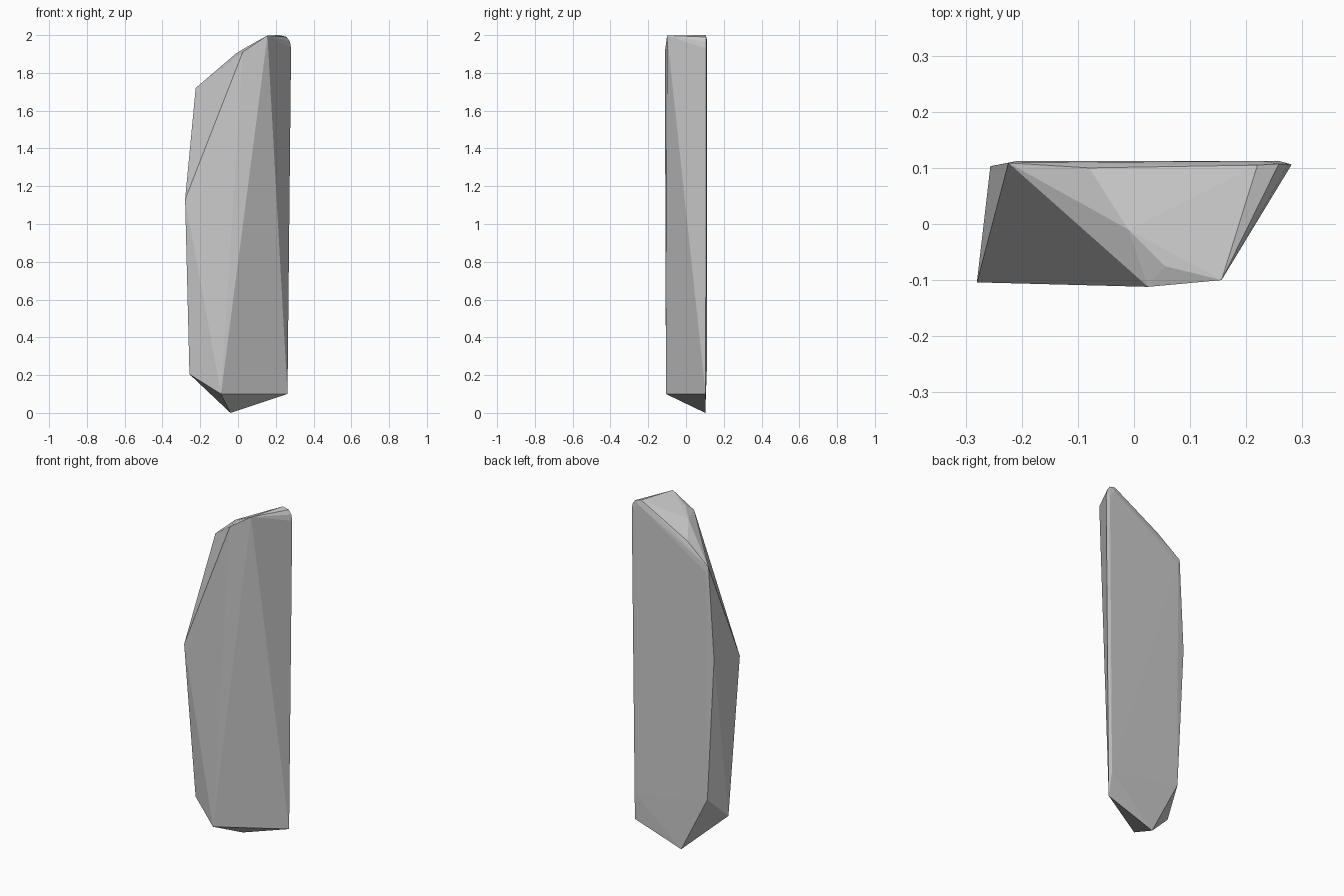
import bpy, bmesh

# Narrow front facet corners
front = [(-0.28, -0.104, 1.13), (-0.09, -0.106, 0.10), (0.025, -0.112, 1.91),
         (0.156, -0.10, 1.998)]

# Left lower corner and the slightly rounded slanted top
side = [(-0.257, -0.03, 0.205), (-0.01, -0.01, 1.903), (0.055, -0.075, 1.942),
        (-0.08, 0.10, 1.835)]

# Broad back facet outline, with a rounded upper right corner
back = [(-0.04, 0.102, 0.0), (0.262, 0.104, 0.10), (0.281, 0.106, 1.93),
        (0.275, 0.107, 1.965), (0.258, 0.107, 1.99), (0.22, 0.105, 2.0),
        (-0.224, 0.109, 1.72), (-0.256, 0.103, 1.18), (-0.213, 0.104, 0.34)]

# Softly raised rim just inside the back outline
rim = [(0.26, 0.112, 1.93), (0.23, 0.112, 1.97), (-0.21, 0.112, 1.69),
       (0.245, 0.111, 0.25), (-0.05, 0.112, 1.77)]

# Wrap the corners into one faceted shard
bm = bmesh.new()
for co in front + side + back + rim:
    bm.verts.new(co)
hull = bmesh.ops.convex_hull(bm, input=bm.verts[:])
loose = [v for v in bm.verts if not v.link_faces]
bmesh.ops.delete(bm, geom=loose, context='VERTS')
bmesh.ops.recalc_face_normals(bm, faces=bm.faces[:])

mesh = bpy.data.meshes.new("stone_shard")
bm.to_mesh(mesh)
bm.free()
shard = bpy.data.objects.new("stone_shard", mesh)
bpy.context.collection.objects.link(shard)
